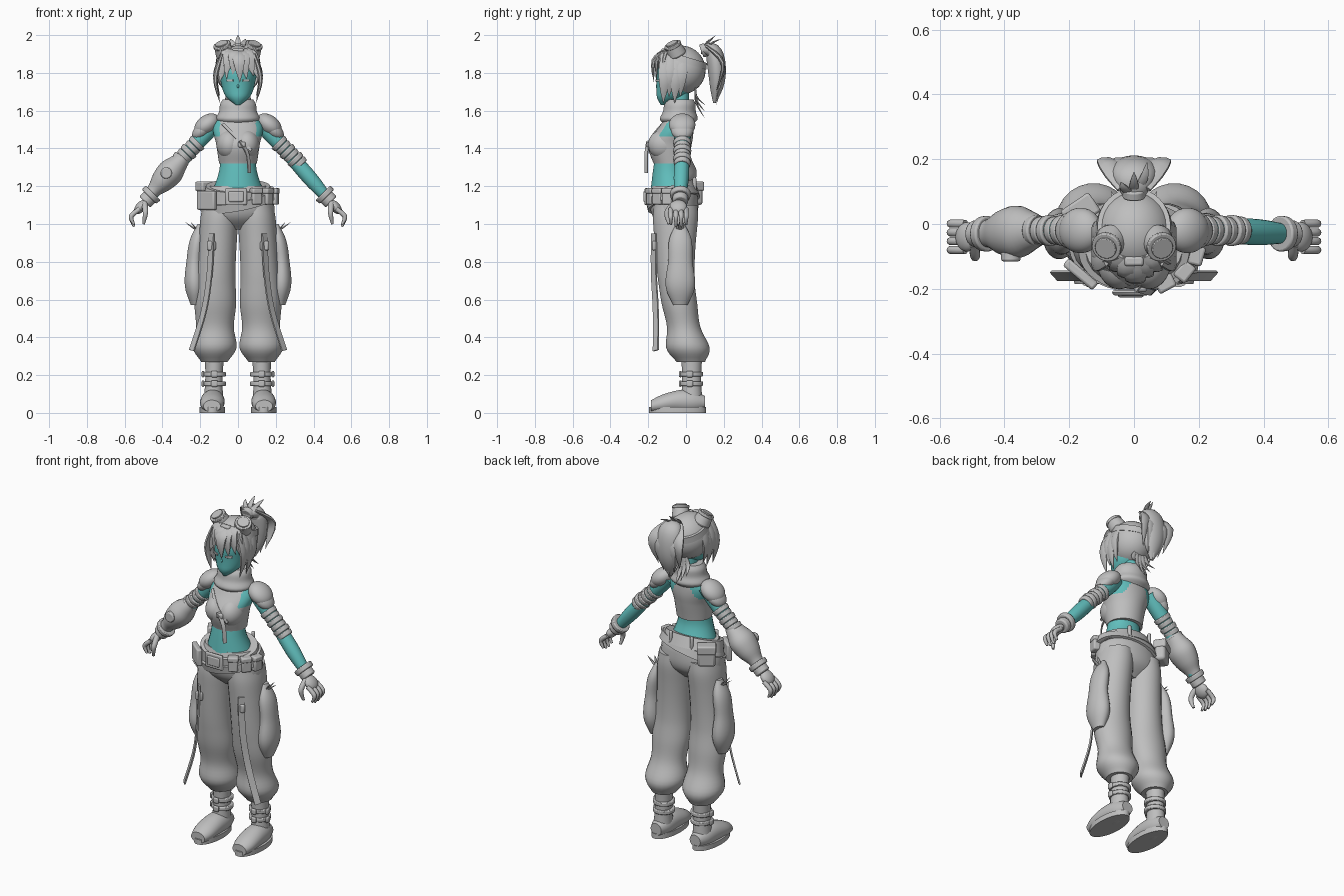
import bpy, bmesh, math
from mathutils import Vector, Matrix, Euler

cube = bpy.data.objects.get("Cube")
if cube:
    bpy.data.objects.remove(cube)
X, Y, Z = Vector((1, 0, 0)), Vector((0, 1, 0)), Vector((0, 0, 1))


def material(name, color):
    mat = bpy.data.materials.new(name)
    mat.use_nodes = True
    mat.diffuse_color = (*color, 1)
    mat.node_tree.nodes["Principled BSDF"].inputs["Base Color"].default_value = (*color, 1)
    return mat


grey = material("clothing grey", (.52, .52, .52))
teal = material("skin teal", (.12, .52, .51))


def finish(bm, name, mat, bevel=0):
    bmesh.ops.recalc_face_normals(bm, faces=bm.faces)
    bm.normal_update()
    for face in bm.faces:
        face.smooth = True
    for edge in bm.edges:
        edge.smooth = edge.calc_face_angle(0) < .75
    mesh = bpy.data.meshes.new(name)
    bm.to_mesh(mesh)
    bm.free()
    mesh.materials.append(mat)
    obj = bpy.data.objects.new(name, mesh)
    bpy.context.collection.objects.link(obj)
    if bevel:
        modifier = obj.modifiers.new("Bevel", "BEVEL")
        modifier.width, modifier.segments = bevel, 2
    return obj


def mirror(obj):
    obj.modifiers.new("Mirror", "MIRROR")
    return obj


def curve(values, t):
    """Smooth value at t along evenly spaced numbers or vectors."""
    last = len(values) - 1
    i = min(int(t * last), max(last - 1, 0))
    s = t * last - i
    a, b, c, d = (values[min(max(i + k, 0), last)] for k in (-1, 0, 1, 2))
    return (b + (c - a) * (s / 2) + (a * 2 - b * 5 + c * 4 - d) * (s * s / 2)
            + (b * 3 - a - c * 3 + d) * (s ** 3 / 2))


def sweep(name, mat, path, radii, oval=(1,), ref=X, along=None, seg=24, steps=20):
    """Skin a smooth path; oval scales the radius across the ref direction."""
    path = [Vector(p) for p in path]
    times = [k / steps for k in range(steps + 1)]
    centers = [curve(path, t) for t in times]
    corner = 1 / math.cos(math.pi / seg)
    bm, rings = bmesh.new(), []
    for k, t in enumerate(times):
        tangent = along or centers[min(k + 1, steps)] - centers[max(k - 1, 0)]
        tangent = tangent.normalized()
        u = (ref - tangent * ref.dot(tangent)).normalized()
        w = tangent.cross(u) * curve(oval, t)
        radius = max(curve(radii, t), .001) * corner
        angles = [(j + .5) * math.tau / seg for j in range(seg)]
        rings.append([bm.verts.new(centers[k] + (u * math.cos(a) + w * math.sin(a)) * radius)
                      for a in angles])
    for low, high in zip(rings, rings[1:]):
        for j in range(seg):
            bm.faces.new((low[j - 1], low[j], high[j], high[j - 1]))
    bm.faces.new(rings[0])
    bm.faces.new(rings[-1])
    return finish(bm, name, mat)


def band(name, center, height, radii, oval, along=Z):
    center, rise = Vector(center), along.normalized() * height / 2
    return sweep(name, grey, (center - rise, center + rise), radii, oval, along=along, seg=36, steps=1)


def lock(name, root, tip, bow, width, ref=X):
    root, tip = Vector(root), Vector(tip)
    middle = (root + tip) / 2 + Vector(bow)
    return sweep(name, grey, (root, middle, tip), (width * .6, width, width * .7, 0), (.4,), ref, seg=8, steps=8)


def ribbon(name, path, width, ref=X):
    return sweep(name, grey, path, (width,), (.25,), ref, seg=4)


def ball(name, mat, center, radii, turn=0, keep=None):
    bm = bmesh.new()
    place = Matrix.LocRotScale(Vector(center), Euler((0, turn, 0)), Vector(radii))
    bmesh.ops.create_uvsphere(bm, u_segments=32, v_segments=20, radius=1, matrix=place)
    if keep:
        hidden = [f for f in bm.faces if not keep(f.calc_center_median())]
        bmesh.ops.delete(bm, geom=hidden, context="FACES")
    return finish(bm, name, mat)


def box(name, center, size, turn=0, bevel=.008):
    bm = bmesh.new()
    place = Matrix.LocRotScale(Vector(center), Euler((0, 0, turn)), Vector(size))
    bmesh.ops.create_cube(bm, size=1, matrix=place)
    return finish(bm, name, grey, bevel)


def drum(name, center, axis, radius, depth, taper=1):
    bm = bmesh.new()
    place = Matrix.Translation(center) @ Z.rotation_difference(axis).to_matrix().to_4x4()
    bmesh.ops.create_cone(bm, cap_ends=True, segments=24, radius1=radius,
                          radius2=radius * taper, depth=depth, matrix=place)
    return finish(bm, name, grey, depth / 5)


# Head, face and neck
sweep("face", teal, [(0, -.12, 1.63), (0, -.07, 1.7), (0, -.05, 1.8), (0, -.03, 1.9)],
      (.012, .067, .09, .1, .06), (1.1,), along=Z)
sweep("neck", teal, [(0, -.03, 1.5), (0, -.03, 1.7)], (.045,))
ball("nose", teal, (0, -.152, 1.73), (.006, .008, .012))
mirror(box("eye", (.043, -.149, 1.76), (.04, .008, .012), .5, .002))

# Hair: cap, fringe, side locks, ponytail
ball("hair_cap", grey, (0, -.03, 1.815), (.122, .134, .13),
     keep=lambda c: c.z > 1.84 or c.y > 0 or c.y > -.08 and c.z > 1.7)
for i in range(7):
    x = (i - 3) * .03
    lock("fringe_lock", (x / 2, -.1, 1.92), (x * 1.2 + .01, abs(x) / 2 - .17, 1.75 + i % 3 / 60),
         (0, abs(x) / 3 - .035, .03), .034)
for i in range(4):
    y = i * .03 - .11
    mirror(lock("side_lock", (.085, y, 1.9), (.095, y - .01, 1.64 + i % 2 / 30), (.03, 0, 0), .032, Y))
sweep("ponytail", grey, [(0, .08, 1.92), (0, .145, 1.91), (0, .165, 1.78), (0, .15, 1.64)],
      (.03, .06, .075, .06, .01), (.65,))
for i in range(5):
    x = (i - 2) * .035
    lock("ponytail_lock", (x / 2, .11, 1.94), (x, .16, 1.63 + abs(x)), (x / 2, .06, .03), .03)
    lock("nape_lock", (x / 2, .05, 1.72), (x, .1, 1.56 + abs(x)), (0, -.02, 0), .014)
for i in range(3):
    x = (i - 1) * .04
    lock("hair_spike", (0, .09, 1.92), (x, .13 + i * .03, 2 - abs(x) / 2), (x / 4, 0, .01), .014)
drum("hair_tie", (0, .095, 1.92), Vector((0, .8, .3)), .036, .03)

# Goggles pushed up on the head
band("goggle_strap", (0, -.01, 1.87), .035, (.118, .112), (1.08,), Vector((0, .3, 1)))
for side in (-1, 1):
    axis = Vector((side * .3, -.4, .85)).normalized()
    center = Vector((side * .075, -.058, 1.92))
    drum("goggle_cup", center, axis, .052, .07, .82)
    drum("goggle_rim", center + axis * .03, axis, .047, .016)
    drum("goggle_lens", center + axis * .04, axis, .034, .01)
box("goggle_bridge", (0, -.115, 1.915), (.06, .03, .03))

# Torso and cropped top, open at the armpits and shoulder blades
sweep("belly", teal, [(0, -.07, 1.16), (0, -.09, 1.28), (0, -.08, 1.4)], (.14, .1, .09), (.85,), along=Z)
top = sweep("crop_top", grey, [(0, -.08, 1.32), (0, -.085, 1.42), (0, -.05, 1.52), (0, -.03, 1.6)],
            (.1, .115, .13, .06), (.92, 1, .68, .8), along=Z, seg=72, steps=36)
top.data.materials.append(teal)
for face in top.data.polygons:
    x, y, z = face.center
    inner = .04 + (1.55 - z) / 2 if y > -.02 else .095
    face.material_index = int(z > 1.46 and abs(x) > inner)
mirror(ball("bust", grey, (.046, -.115, 1.42), (.068, .086, .08)))
sweep("cowl", grey, [(0, -.04, 1.53), (0, -.03, 1.66)], (.09, .115, .1, .095, .08), (.87,), along=Z)
ribbon("chest_strap", [(-.08, -.13, 1.53), (-.01, -.185, 1.46), (.07, -.2, 1.39)], .008)
ribbon("top_tie", [(.01, -.2, 1.44), (.05, -.21, 1.37), (.06, -.21, 1.27)], .011, X + Y)
box("tie_buckle", (.02, -.2, 1.42), (.04, .02, .03))

# Arms, wraps and shoulder guards
mirror(sweep("arm", teal, [(.12, -.02, 1.54), (.27, -.02, 1.37), (.47, -.03, 1.14)],
             (.045, .045, .038, .04, .028), ref=Y))
mirror(ball("shoulder_guard", grey, (.165, -.02, 1.525), (.075, .07, .05), .65))
mirror(ball("lower_guard", grey, (.185, -.02, 1.5), (.07, .06, .04), .75))
arm_axis = Vector((.7, 0, -.7)).normalized()
for i in range(6):
    place = Vector((.22, -.02, 1.425)) + arm_axis * i * .03
    mirror(drum("arm_wrap", place, arm_axis, .049 - i % 2 * .004, .028, .94))

# Gauntlet on the right forearm
sweep("gauntlet", grey, [(-.29, -.02, 1.35), (-.47, -.03, 1.15)], (.045, .06, .08, .07, .045, .04), (.87,), Y)
drum("elbow_boss", (-.38, -.1, 1.27), -Y, .03, .03)

# Wrists and gloved hands
mirror(drum("wrist_cuff", (.46, -.03, 1.155), arm_axis, .056, .03, .95))
mirror(drum("glove_cuff", (.48, -.03, 1.13), arm_axis, .042, .04))
mirror(ball("palm", grey, (.515, -.04, 1.09), (.045, .045, .026), .85))
for i in range(4):
    y = i * .027 - .08
    mirror(sweep("finger", grey, [(.52, y, 1.08), (.565, y, 1.04), (.55, y, .98 + abs(i - 1.5) / 90)],
                 (.012, .012, .006), ref=Y, seg=10))
mirror(sweep("thumb", grey, [(.495, -.06, 1.11), (.49, -.1, 1.06), (.5, -.09, 1)], (.016, .014, .007), seg=10))

# Baggy trousers with side pockets and hanging straps
sweep("hips", grey, [(0, -.07, 1.2), (0, -.055, .97)], (.15, .185, .185, .09), (.75, .57), along=Z)
mirror(sweep("trouser_leg", grey, [(.095, -.055, 1.1), (.117, -.05, .69), (.125, .025, .27)],
             (.092, .1, .1, .1, .104, .11, .1, .116, .07), (1.25, 1.05, .85, 1.08), along=Z, steps=40))
mirror(sweep("side_pocket", grey, [(.2, -.03, 1), (.23, -.03, .8), (.225, -.03, .57)],
             (.015, .04, .043, .052, .025), (1.5,), along=Z))
for i in range(3):
    mirror(lock("pocket_tie", (.21, -.03, .96), (.25 + i % 2 * .03, i * .025 - .06, 1.01), (0, 0, 0), .01, Y))
mirror(ribbon("trouser_strap", [(.14, -.17, .95), (.15, -.17, .74), (.18, -.16, .54), (.245, -.16, .33)],
              .018, X + Y))
mirror(box("strap_buckle", (.14, -.17, .885), (.045, .02, .05)))

# Belts, buckle and pouches
band("belt", (0, -.075, 1.17), .065, (.185, .17), (.75,), Vector((0, -.3, 1)))
band("slung_belt", (0, -.07, 1.13), .045, (.205, .2), (.7,), Vector((-.2, -.3, 1)))
box("buckle_frame", (-.01, -.212, 1.145), (.115, .016, .09))
box("buckle_plate", (-.01, -.22, 1.145), (.08, .012, .055))
for i in range(3):
    angle = .5 + i * .4
    x, y = math.sin(angle) * .2, -.06 - math.cos(angle) * .14
    box("belt_pouch", (x, y, 1.145), (.055, .04, .085), angle)
    box("pouch_flap", (x, y, 1.175), (.06, .046, .03), angle)
box("hip_flap", (-.165, -.155, 1.125), (.12, .03, .1), -.7)
box("back_pouch", (-.165, .04, 1.16), (.1, .06, .12), .6, .015)
box("back_pouch_flap", (-.165, .04, 1.2), (.106, .07, .05), .6)
mirror(box("belt_loop", (.07, .045, 1.205), (.02, .02, .085)))

# Boots with ankle straps
mirror(sweep("boot_shaft", grey, [(.13, .03, .06), (.125, .03, .29)], (.052, .046, .05), (1.1,), along=Z))
mirror(sweep("boot_foot", grey, [(.13, .1, .055), (.135, -.05, .06), (.138, -.185, .036)],
             (.035, .058, .064, .062, .045), (1, 1, .8, .7), along=Y))
mirror(band("boot_sole", (.136, -.045, .015), .03, (.068,), (2.2,)))
for z in (.155, .205):
    mirror(drum("ankle_strap", (.125, .03, z), Z, .061, .024))
    mirror(box("ankle_buckle", (.125, -.03, z), (.035, .015, .035)))
    mirror(box("side_clasp", (.185, .02, z), (.015, .035, .035)))
